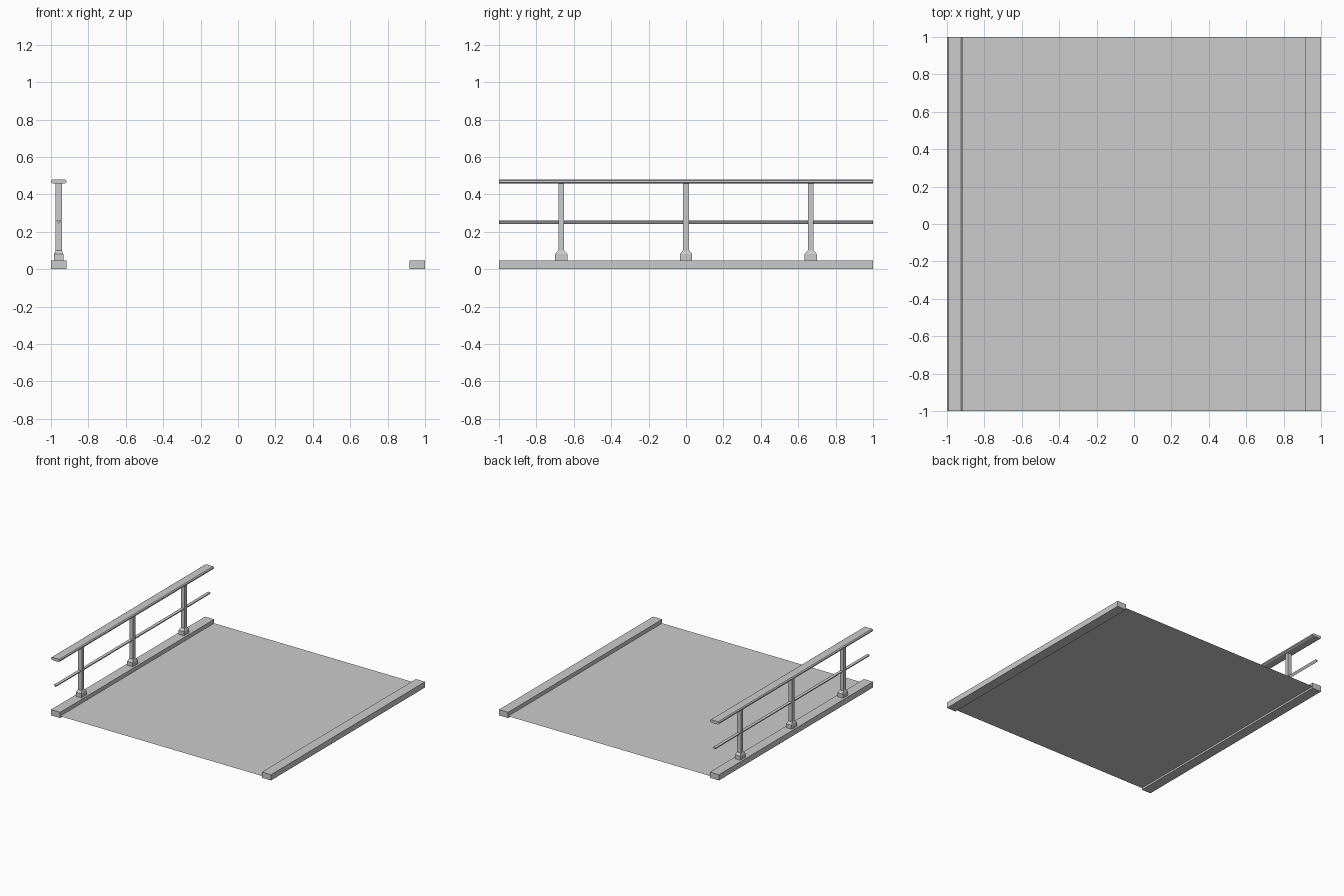
import bpy
import bmesh

cube = bpy.data.objects.get("Cube")
if cube:
    bpy.data.objects.remove(cube, do_unlink=True)

RAIL_X = -0.959
CURB_W, CURB_H = 0.083, 0.047

grey = bpy.data.materials.new("plain grey")
grey.use_nodes = True
colour = (0.6, 0.6, 0.6, 1)
grey.diffuse_color = colour
grey.node_tree.nodes["Principled BSDF"].inputs["Base Color"].default_value = colour


def loft(name, rings, location=(0, 0, 0)):
    """Skin a stack of matching rings and close both ends."""
    bm = bmesh.new()
    loops = [[bm.verts.new(p) for p in ring] for ring in rings]
    n = len(loops[0])
    for a, b in zip(loops, loops[1:]):
        for i in range(n):
            j = (i + 1) % n
            bm.faces.new((a[i], a[j], b[j], b[i]))
    bm.faces.new(loops[0])
    bm.faces.new(loops[-1])
    bmesh.ops.recalc_face_normals(bm, faces=bm.faces)
    mesh = bpy.data.meshes.new(name)
    bm.to_mesh(mesh)
    bm.free()
    mesh.materials.append(grey)
    obj = bpy.data.objects.new(name, mesh)
    obj.location = location
    bpy.context.collection.objects.link(obj)
    return obj


def beam(name, profile, x):
    """Run an x-z profile along the full length."""
    return loft(name, [[(px, y, pz) for px, pz in profile] for y in (-1, 1)], (x, 0, 0))


def rect(w, d, z):
    return [(sx * w / 2, sy * d / 2, z)
            for sx, sy in ((-1, -1), (1, -1), (1, 1), (-1, 1))]


# Floor sheet between the curbs
inner = 1 - CURB_W
bm = bmesh.new()
bm.faces.new([bm.verts.new(p) for p in rect(2 * inner, 2, 0.015)])
mesh = bpy.data.meshes.new("floor")
bm.to_mesh(mesh)
bm.free()
mesh.materials.append(grey)
bpy.context.collection.objects.link(bpy.data.objects.new("floor", mesh))

# Curbs along both sides
h = CURB_W / 2
for side, name in ((-1, "right_curb"), (1, "left_curb")):
    beam(name, [(-h, 0), (h, 0), (h, CURB_H), (-h, CURB_H)], side * (1 - h))

# Handrail with bevelled edges
beam("handrail", [(-0.029, 0.457), (0.029, 0.457), (0.041, 0.464), (0.041, 0.474),
                  (0.033, 0.48), (-0.033, 0.48), (-0.041, 0.474), (-0.041, 0.464)], RAIL_X)

# Thin middle rail, flat on top and pointed below
beam("middle_rail", [(-0.013, 0.26), (0.013, 0.26), (0, 0.242)], RAIL_X)

# Posts on flared feet
for i, y in enumerate((-0.667, 0, 0.667), 1):
    loft(f"post_{i}", [rect(0.034, 0.03, 0.09), rect(0.034, 0.03, 0.458)], (RAIL_X, y, 0))
    loft(f"post_foot_{i}", [rect(0.05, 0.066, CURB_H), rect(0.05, 0.066, 0.08),
                            rect(0.034, 0.036, 0.099)], (RAIL_X, y, 0))
